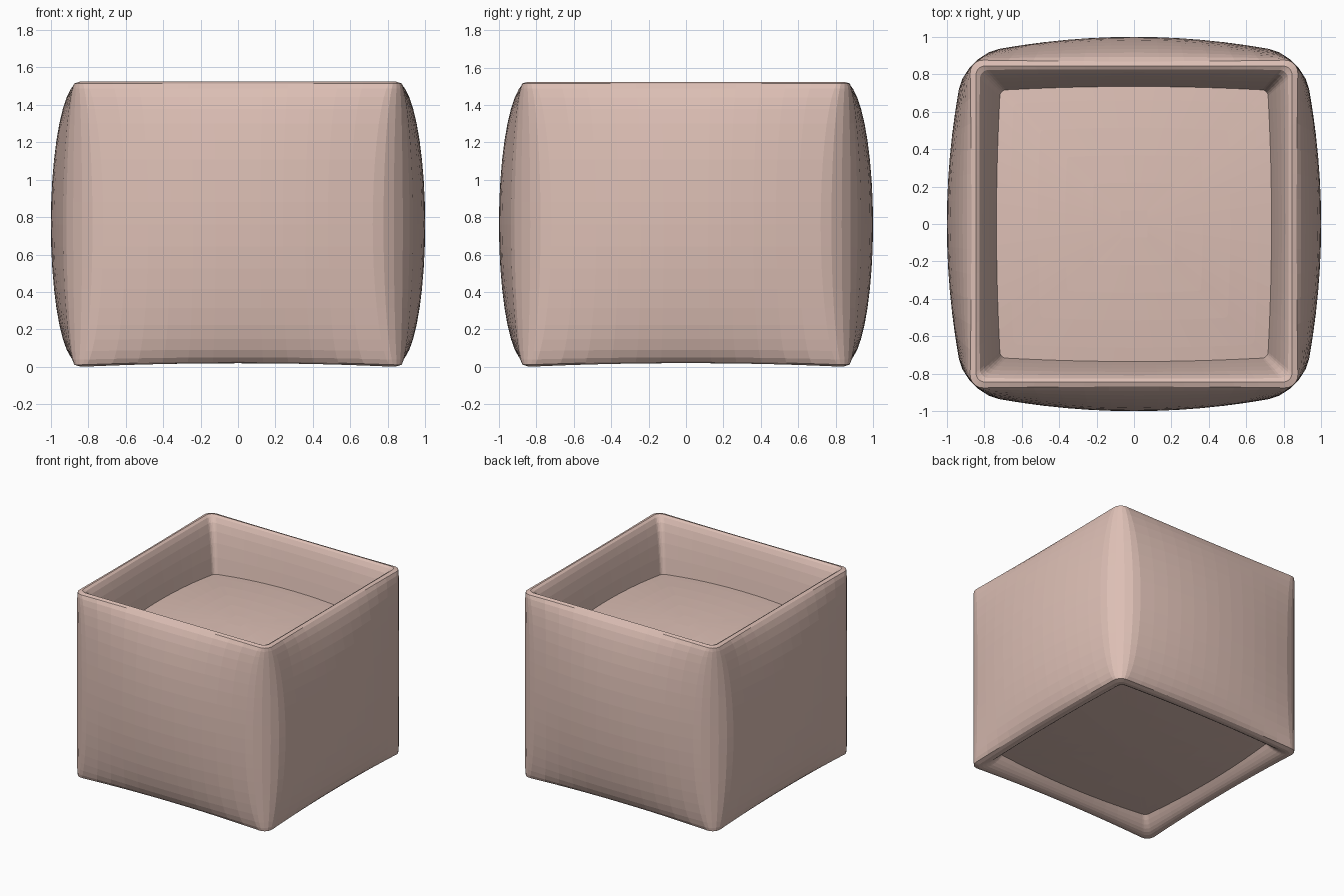
import bpy, bmesh, math

if "Cube" in bpy.data.objects:
    bpy.data.objects.remove(bpy.data.objects["Cube"])

# Single soft pink clay colour
COLOUR = (0.72, 0.52, 0.46, 1)
material = bpy.data.materials.new("dusty pink")
material.use_nodes = True
material.diffuse_color = COLOUR
shader = material.node_tree.nodes["Principled BSDF"]
shader.inputs["Base Color"].default_value = COLOUR
shader.inputs["Roughness"].default_value = 0.8

HALF_HEIGHT = 0.762
RIM_CORNER, RIM_MIDDLE, RIM_RADIUS = 0.845, 0.845, 0.05
SIDE_STEPS, ARC_STEPS, WALL_STEPS, RECESS_STEPS = 12, 5, 20, 6


def pillow_ring(height, corner, middle, radius, lift):
    """Rounded square whose sides swell to `middle` and rise by `lift`."""
    flat = corner - radius
    quarter = [(corner, flat * (2 * i / SIDE_STEPS - 1)) for i in range(SIDE_STEPS)]
    for i in range(ARC_STEPS):
        angle = math.pi / 2 * i / ARC_STEPS
        quarter.append((flat + radius * math.cos(angle), flat + radius * math.sin(angle)))
    swell = (middle - corner) / corner
    ring = []
    for turn in range(4):
        for x, y in quarter:
            for _ in range(turn):
                x, y = -y, x
            u, v = 1 - (x / corner) ** 2, 1 - (y / corner) ** 2
            ring.append((x * (1 + swell * v), y * (1 + swell * u), height + lift * (u + v)))
    return ring


def outer_wall():
    """Elliptical bulge from the bottom rim up to the top rim."""
    rings = []
    for i in range(WALL_STEPS + 1):
        angle = math.pi * (i / WALL_STEPS - 0.5)
        rise, bulge = math.sin(angle), max(0, math.cos(angle))
        corner = RIM_CORNER + 0.055 * bulge ** 0.3
        middle = RIM_MIDDLE + (1 - RIM_MIDDLE) * bulge
        radius = RIM_RADIUS + 0.13 * bulge
        lift = 0.02 * max(0, -rise) ** 8
        rings.append(pillow_ring(HALF_HEIGHT * (1 + rise), corner, middle, radius, lift))
    return rings


def recess(rim_height, depth, rim_lift, dome):
    """Rounded lip, sloping wall and pillow-like panel, from the rim inward."""
    rings = []
    for i in range(1, RECESS_STEPS + 1):
        t = i / RECESS_STEPS
        corner, middle = RIM_CORNER - 0.13 * t, RIM_MIDDLE - 0.11 * t
        radius = RIM_RADIUS - 0.02 * t
        lift = rim_lift * (1 - t) + dome * t ** 4
        rings.append(pillow_ring(rim_height - depth * t * t, corner, middle, radius, lift))
    floor = rim_height - depth
    for scale in (0.9, 0.7, 0.5, 0.3, 0.1):
        height = floor + 2 * dome * (1 - scale ** 2)
        rings.append(pillow_ring(height, corner * scale, middle * scale,
                                 radius * scale, dome * scale ** 2))
    return rings


# Join underside, walls and top recess into one closed skin
underside = recess(0, -0.1, 0.02, -0.02)
tray = recess(2 * HALF_HEIGHT, 0.42, 0, 0.04)
rings = underside[::-1] + outer_wall() + tray

bm = bmesh.new()
loops = [[bm.verts.new(point) for point in ring] for ring in rings]
count = len(loops[0])
for low, high in zip(loops, loops[1:]):
    for i in range(count):
        j = (i + 1) % count
        bm.faces.new((low[i], low[j], high[j], high[i]))
bm.faces.new(loops[0][::-1])
bm.faces.new(loops[-1])
bmesh.ops.recalc_face_normals(bm, faces=bm.faces)

mesh = bpy.data.meshes.new("padded_box")
bm.to_mesh(mesh)
bm.free()
mesh.materials.append(material)
box = bpy.data.objects.new("padded_box", mesh)
bpy.context.collection.objects.link(box)
